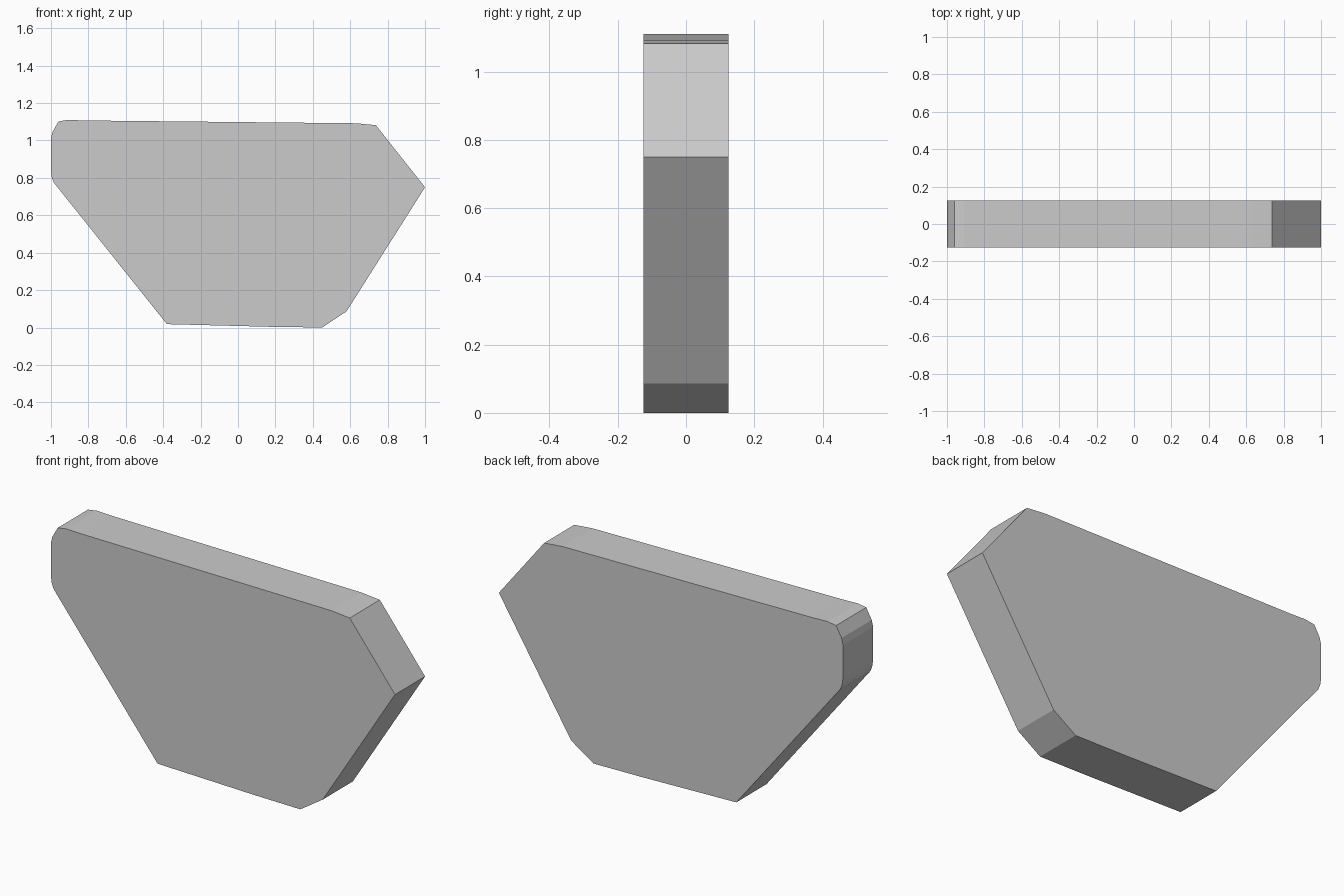
import bpy
import bmesh

if "Cube" in bpy.data.objects:
    bpy.data.objects.remove(bpy.data.objects["Cube"])

DEPTH = 0.25

# Front outline (x, z), counter-clockwise seen from the front
OUTLINE = [
    (-0.38, 0.018), (0.17, 0.004), (0.45, 0.0), (0.58, 0.086), (1.0, 0.75),
    (0.737, 1.082), (0.63, 1.092), (-0.82, 1.107), (-0.91, 1.11), (-0.96, 1.102),
    (-0.992, 1.045), (-1.0, 1.01), (-1.0, 0.84), (-0.996, 0.805), (-0.985, 0.775),
]


def extrude_outline(name, outline, depth):
    bm = bmesh.new()
    front = bm.faces.new([bm.verts.new((x, -depth / 2, z)) for x, z in outline])
    result = bmesh.ops.extrude_face_region(bm, geom=[front], use_keep_orig=True)
    back = [v for v in result["geom"] if isinstance(v, bmesh.types.BMVert)]
    bmesh.ops.translate(bm, verts=back, vec=(0, depth, 0))
    bmesh.ops.recalc_face_normals(bm, faces=bm.faces)
    mesh = bpy.data.meshes.new(name)
    bm.to_mesh(mesh)
    bm.free()
    obj = bpy.data.objects.new(name, mesh)
    bpy.context.collection.objects.link(obj)
    return obj


# Flat slab with angled corners
extrude_outline("stone_slab", OUTLINE, DEPTH)
